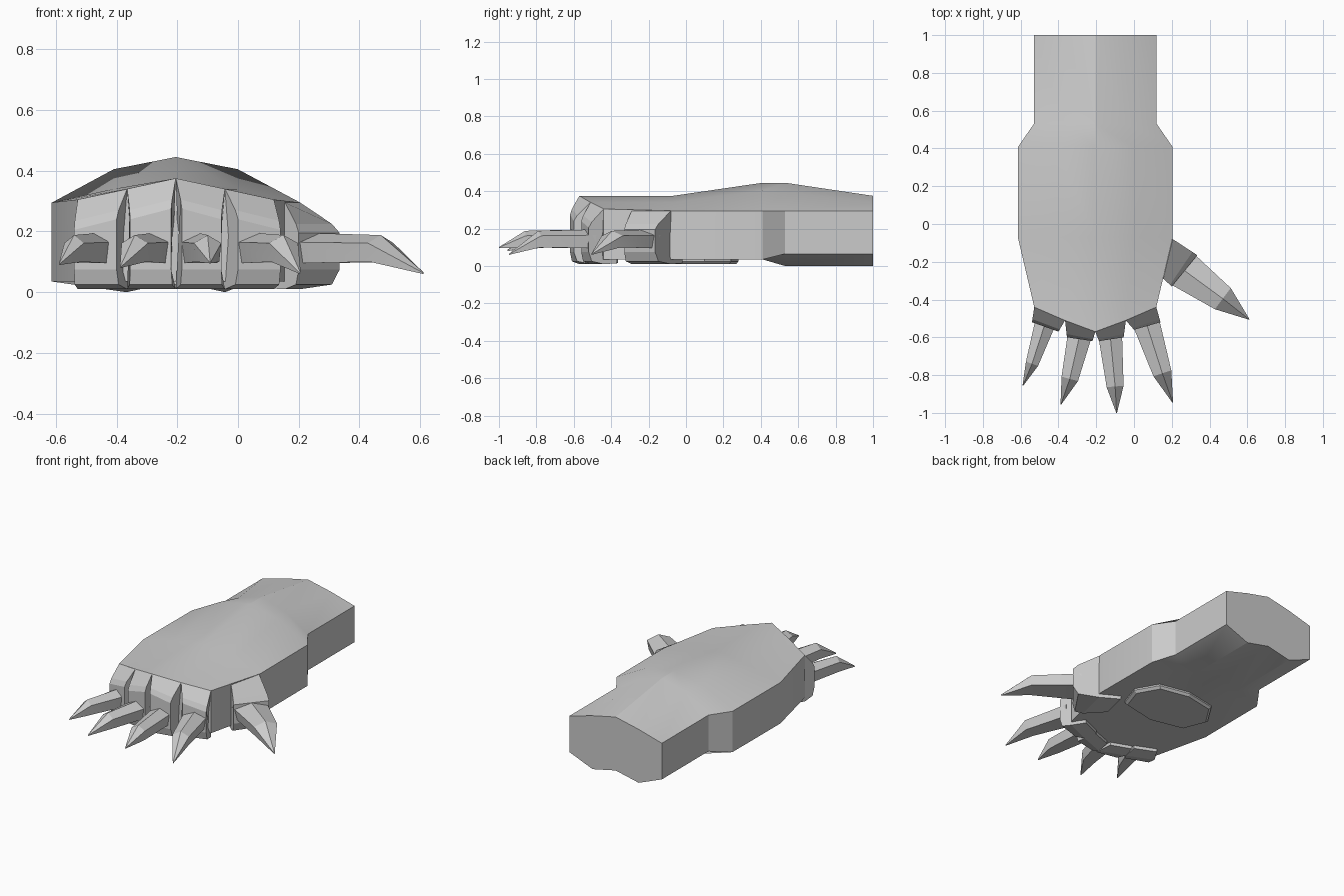
import bpy, bmesh, math
from mathutils import Vector

if "Cube" in bpy.data.objects:
    bpy.data.objects.remove(bpy.data.objects["Cube"])


def loft(name, rings, smooth=None):
    """Skin closed rings of equal length, capping both ends."""
    bm = bmesh.new()
    rows = [[bm.verts.new(p) for p in r] for r in rings]
    n = len(rows[0])
    for a, b in zip(rows, rows[1:]):
        for i in range(n):
            j = (i + 1) % n
            bm.faces.new((a[i], a[j], b[j], b[i]))
    bm.faces.new(rows[0])
    bm.faces.new(rows[-1])
    bmesh.ops.remove_doubles(bm, verts=bm.verts, dist=0.0005)
    bmesh.ops.recalc_face_normals(bm, faces=bm.faces)
    me = bpy.data.meshes.new(name)
    bm.to_mesh(me)
    bm.free()
    ob = bpy.data.objects.new(name, me)
    bpy.context.collection.objects.link(ob)
    if smooth:
        bpy.ops.object.select_all(action='DESELECT')
        ob.select_set(True)
        bpy.context.view_layer.objects.active = ob
        bpy.ops.object.shade_smooth_by_angle(angle=math.radians(smooth))
    return ob


# Forelimb and hand: y, half width, top heights and bottom heights,
# each triple listed as side, quarter, centre
CX = -0.205
SECTIONS = [
    ((1.0, 1.0, 1.0), 0.325, (.30, .345, .38), (.07, .005, .04)),
    ((.53, .53, .53), 0.325, (.30, .40, .45), (.07, .005, .04)),
    ((.41, .41, .41), 0.408, (.30, .41, .45), (.04, .04, .04)),
    ((-.07, -.07, -.07), 0.41, (.30, .345, .38), (.04, .04, .04)),
    ((-.44, -.51, -.57), 0.323, (.31, .345, .38), (.04, .04, .04)),
]
COLS = [(-1, 0), (-.5, 1), (0, 2), (.5, 1), (1, 0)]
rings = []
for ys, hw, top, bot in SECTIONS:
    ring = [(CX + u * hw, ys[k], top[k]) for u, k in COLS]
    ring += [(CX + u * hw, ys[k], bot[k]) for u, k in reversed(COLS)]
    rings.append(ring)
loft("hand_body", rings, 25)


# Toe: side profile swept between its two side edges
def toe(name, base, front, tops, back=1.2):
    b = [Vector(p) for p in base]
    f = [Vector(p) for p in front]
    mid = (b[0] + b[1]) / 2
    out = (f[0] + f[1]) / 2 - mid
    rings = []
    for s in (0, 1):
        top = tops[s]
        prof = [(0, top), (.8, top - .07), (1, top - .10), (1, .08),
                (.8, .03), (0, .015), (-back, .02), (-back, .06)]
        ring = []
        for t, z in prof:
            p = b[s].lerp(f[s], t) if t >= 0 else b[s].lerp(mid, .2) + out * t
            ring.append((p.x, p.y, z))
        rings.append(ring)
    return loft(name, rings)


# Claw: five-sided tapering horn with a ridge on top
def claw(name, base, mid, tip, hw0, hw1):
    b, m, t = Vector(base), Vector(mid), Vector(tip[:2])
    d0, d1 = (m - b).normalized(), (t - b).normalized()

    def ring(c, d, hw, low, high):
        side = Vector((-d.y, d.x)) * hw
        h = high - low
        return [(c.x + side.x * s, c.y + side.y * s, low + h * k)
                for s, k in [(-.85, 0), (.85, 0), (1, .7), (0, 1), (-1, .7)]]

    z = tip[2]
    return loft(name, [ring(b - d0 * .04, d0, hw0, .10, .20),
                       ring(m, d1, hw1, .105, .193),
                       ring(t, d1, .002, z, z + .006)], 20)


TOES = [
    ((-.528, -.44), (-.365, -.51), (-.54, -.52), (-.40, -.57), (.31, .345)),
    ((-.365, -.51), (-.205, -.57), (-.355, -.60), (-.22, -.62), (.345, .38)),
    ((-.205, -.57), (-.043, -.51), (-.185, -.62), (-.055, -.60), (.38, .345)),
    ((-.043, -.51), (.118, -.44), (.0, -.56), (.14, -.52), (.345, .31)),
]
CLAWS = [
    ((-.475, -.54), (-.54, -.74), (-.588, -.855, .095), .057, .034),
    ((-.29, -.60), (-.34, -.82), (-.387, -.955, .085), .066, .045),
    ((-.125, -.60), (-.10, -.86), (-.092, -1.0, .10), .065, .045),
    ((.07, -.54), (.15, -.79), (.205, -.945, .065), .073, .05),
]
for i, (t, c) in enumerate(zip(TOES, CLAWS), 1):
    toe(f"toe_{i}", t[:2], t[2:4], t[4])
    claw(f"toe_claw_{i}", *c)

# Thumb, with its claw pointing outwards
toe("thumb", ((.155, -.29), (.205, -.08)), ((.20, -.33), (.335, -.165)),
    (.30, .30), 1.3)
claw("thumb_claw", (.265, -.245), (.47, -.395), (.61, -.505, .065), .105, .07)

# Palm pad: raised slab with a sloping rim
OUTLINE = [(-.40, .24), (-.20, .28), (.0, .24), (.08, .10), (.03, -.05),
           (-.20, -.10), (-.43, -.05), (-.49, .10)]
loft("palm_pad", [[(CX + (x - CX) * s, .09 + (y - .09) * s, z) for x, y in OUTLINE]
                  for s, z in [(1, .05), (1, .03), (.94, .015)]])

# Rest the lowest point on the floor
low = min(v.co.z for o in bpy.data.objects for v in o.data.vertices)
for o in bpy.data.objects:
    o.location.z -= low
